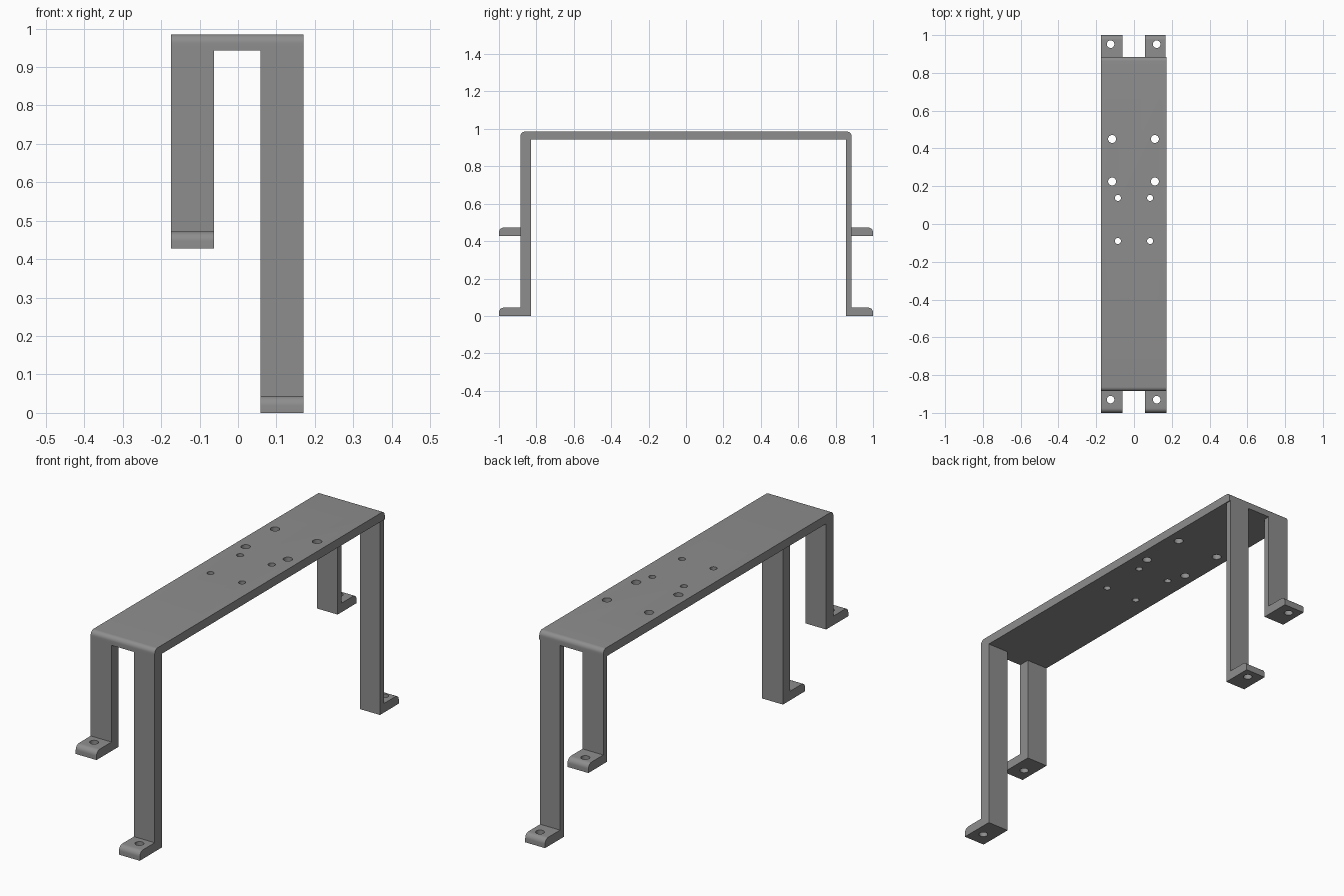
import bpy, bmesh, math

if "Cube" in bpy.data.objects:
    bpy.data.objects.remove(bpy.data.objects["Cube"])

grey = bpy.data.materials.new("bracket grey")
grey.diffuse_color = (0.27, 0.27, 0.27, 1)
grey.use_nodes = True
grey.node_tree.nodes["Principled BSDF"].inputs["Base Color"].default_value = grey.diffuse_color

TOP, UNDER, END = 0.985, 0.943, 0.885


def finish(name, bm):
    bmesh.ops.recalc_face_normals(bm, faces=bm.faces)
    mesh = bpy.data.meshes.new(name)
    bm.to_mesh(mesh)
    bm.free()
    mesh.materials.append(grey)
    ob = bpy.data.objects.new(name, mesh)
    bpy.context.collection.objects.link(ob)
    return ob


def extrude_x(name, outline, x0, x1):
    """Extrude a (y, z) outline from x0 to x1."""
    bm = bmesh.new()
    face = bm.faces.new([bm.verts.new((x0, y, z)) for y, z in outline])
    new = bmesh.ops.extrude_face_region(bm, geom=[face])["geom"]
    verts = [v for v in new if isinstance(v, bmesh.types.BMVert)]
    bmesh.ops.translate(bm, verts=verts, vec=(x1 - x0, 0, 0))
    return finish(name, bm)


def fillet(y, z, r, side, steps=8):
    """Rounded upper corner, listed from the outer wall up to the top."""
    pts = []
    for i in range(steps + 1):
        a = math.pi / 2 * i / steps
        pts.append((y - side * r * (1 - math.cos(a)), z - r * (1 - math.sin(a))))
    return pts


def boolean(ob, other, mode):
    mod = ob.modifiers.new(mode.lower(), 'BOOLEAN')
    mod.operation, mod.object, mod.solver = mode, other, 'EXACT'
    bpy.context.view_layer.objects.active = ob
    bpy.ops.object.modifier_apply(modifier=mod.name)
    bpy.data.objects.remove(other)


# top plate with rounded ends
r = 0.022
outline = [(-END, UNDER)] + fillet(-END, TOP, r, -1)
outline += fillet(END, TOP, r, 1)[::-1] + [(END, UNDER)]
bracket = extrude_x("mounting_bracket", outline, -0.174, 0.171)

# legs with outward feet: side, thickness, x range, base height
legs = [(-1, 0.055, -0.174, -0.062, 0.428), (-1, 0.055, 0.059, 0.171, 0.0),
        (1, 0.03, -0.174, -0.062, 0.428), (1, 0.03, 0.059, 0.166, 0.0)]
for side, thick, x0, x1, base in legs:
    foot_top = base + 0.044
    outline = [(side * (END - thick), base), (side, base)]
    outline += fillet(side, foot_top, 0.025, side)
    outline += [(side * END, foot_top), (side * END, 0.955),
                (side * (END - thick), 0.955)]
    boolean(bracket, extrude_x("leg", outline, x0, x1), 'UNION')

# screw holes: x, y, bottom, top, radius
holes = []
for y in (0.45, 0.225):
    holes += [(x, y, 0.9, 1.05, 0.021) for x in (-0.116, 0.111)]
for y in (0.138, -0.09):
    holes += [(x, y, 0.9, 1.05, 0.016) for x in (-0.085, 0.085)]
for y in (0.952, -0.93):
    holes += [(-0.124, y, 0.38, 0.52, 0.02), (0.12, y, -0.05, 0.1, 0.02)]
for x, y, z0, z1, rad in holes:
    bm = bmesh.new()
    bmesh.ops.create_cone(bm, cap_ends=True, segments=32, radius1=rad,
                          radius2=rad, depth=z1 - z0)
    bmesh.ops.translate(bm, verts=bm.verts, vec=(x, y, (z0 + z1) / 2))
    boolean(bracket, finish("hole_cutter", bm), 'DIFFERENCE')

# smooth the fillets and hole walls, keep the sheet edges sharp
bpy.ops.object.select_all(action='DESELECT')
bracket.select_set(True)
bpy.context.view_layer.objects.active = bracket
bpy.ops.object.shade_smooth_by_angle(angle=math.radians(30))
